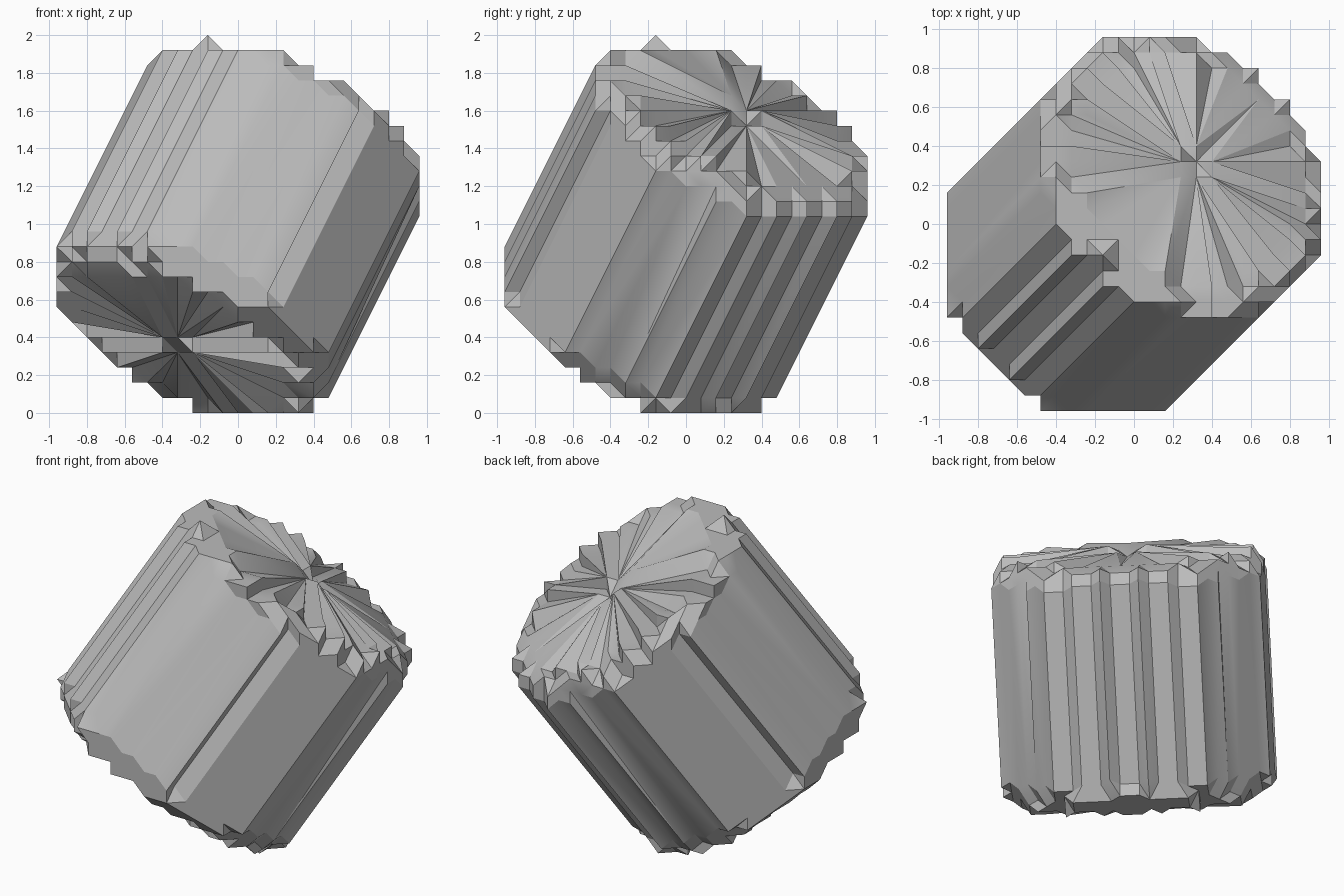
import bpy, bmesh, math
from mathutils import Vector

cube = bpy.data.objects.get("Cube")
if cube:
    bpy.data.objects.remove(cube, do_unlink=True)

CELL = 0.08
CENTRE = Vector((0, 0, 1))
AXIS = Vector((1, 1, 2)).normalized()
SIDE_X = Vector((1, -1, 0)).normalized()
SIDE_Y = AXIS.cross(SIDE_X)
SIDES = 64

# Profile from the lower cap, up the side, to the upper cap: radius, height along the axis
lower = [(0.1, -0.78), (0.64, -0.755), (0.73, -0.74), (0.785, -0.68), (0.8, -0.6)]
upper = [(0.8, 0.576), (0.785, 0.62), (0.73, 0.665), (0.65, 0.685), (0.1, 0.72)]


def snap(p):
    """Step a point to the lattice, which gives the chipped, pleated look."""
    return Vector([round(c / CELL) * CELL for c in p])


# Tilted drum: rings of stepped points, bridged along the axis
bm = bmesh.new()
rings = []
for r, h in lower + upper:
    ring = []
    for i in range(SIDES):
        a = 2 * math.pi * (i + 0.5) / SIDES
        p = CENTRE + AXIS * h + (SIDE_X * math.cos(a) + SIDE_Y * math.sin(a)) * r
        ring.append(bm.verts.new(snap(p)))
    rings.append(ring)
for low, high in zip(rings, rings[1:]):
    for i in range(SIDES):
        j = (i + 1) % SIDES
        bm.faces.new((low[i], low[j], high[j], high[i]))
bm.faces.new(rings[0][::-1])
bm.faces.new(rings[-1])

# Clean the steps where neighbouring points met
bmesh.ops.remove_doubles(bm, verts=bm.verts, dist=0.001)
bmesh.ops.dissolve_degenerate(bm, edges=bm.edges, dist=0.001)
bmesh.ops.triangulate(bm, faces=[f for f in bm.faces if len(f.verts) > 3])
bmesh.ops.recalc_face_normals(bm, faces=bm.faces)

mesh = bpy.data.meshes.new("tilted_drum")
bm.to_mesh(mesh)
bm.free()
drum = bpy.data.objects.new("tilted_drum", mesh)
bpy.context.collection.objects.link(drum)

# Plain grey
grey = bpy.data.materials.new("plain_grey")
grey.use_nodes = True
colour = (0.5, 0.5, 0.5, 1)
grey.diffuse_color = colour
grey.node_tree.nodes["Principled BSDF"].inputs["Base Color"].default_value = colour
mesh.materials.append(grey)

bpy.context.view_layer.objects.active = drum
drum.select_set(True)
bpy.ops.object.shade_smooth_by_angle(angle=math.radians(25))
